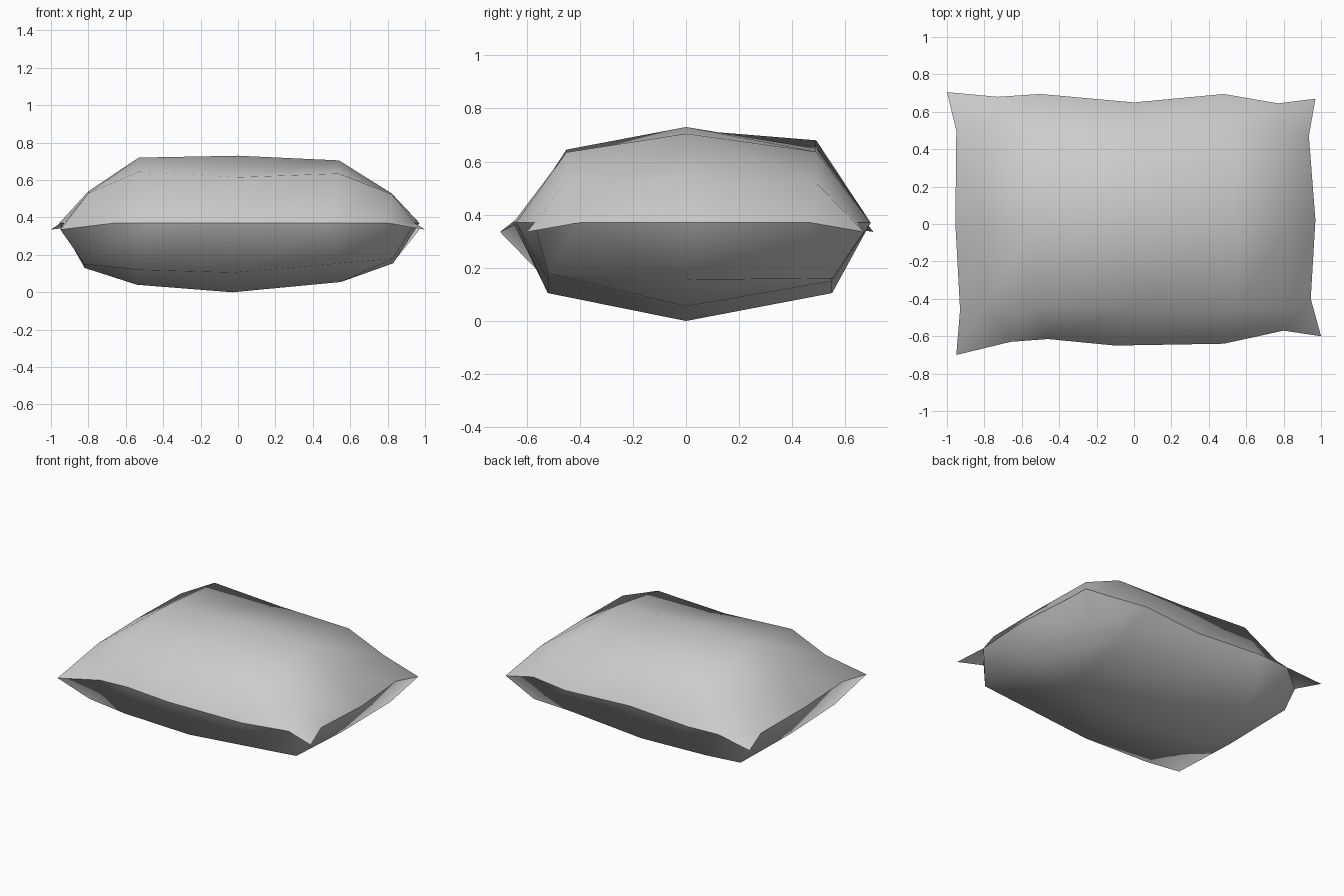
import bpy, bmesh, math

cube = bpy.data.objects.get("Cube")
if cube:
    bpy.data.objects.remove(cube, do_unlink=True)

fabric = bpy.data.materials.new("grey fabric")
fabric.use_nodes = True
GREY = (0.6, 0.6, 0.6, 1)
fabric.diffuse_color = GREY
fabric.node_tree.nodes["Principled BSDF"].inputs["Base Color"].default_value = GREY

COLS, ROWS = 7, 5
# Seam outline (x, y): front and back edges left to right, side edges front to back
FRONT = [(-.95, -.70), (-.66, -.63), (-.46, -.615), (-.10, -.65), (.48, -.64), (.80, -.57), (1.0, -.60)]
BACK = [(-1.0, .705), (-.73, .68), (-.50, .695), (0, .65), (.48, .695), (.77, .645), (.97, .67)]
SIDE_A = [(-.93, -.46), (-.955, 0), (-.95, .50)]
SIDE_B = [(.945, -.40), (.97, .02), (.935, .47)]
SEAM_Z, CORNER_Z = .37, .335

# Inner puffed points of each face: column x, row y, heights per row
TOP = dict(x=[-.80, -.53, 0, .54, .82], y=[-.45, 0, .49],
           z=[[.53, .645, .615, .635, .525],
              [.54, .72, .73, .705, .53],
              [.53, .68, .65, .637, .52]])
BOTTOM = dict(x=[-.82, -.54, -.03, .55, .83], y=[-.52, 0, .55],
              z=[[.15, .12, .105, .155, .18],
                 [.13, .04, .0, .055, .155],
                 [.14, .12, .105, .15, .16]])

bm = bmesh.new()


def seam_xy(i, j):
    if j == 0:
        return FRONT[i]
    if j == ROWS - 1:
        return BACK[i]
    return (SIDE_A if i == 0 else SIDE_B)[j - 1]


# Shared seam loop
seam = {}
for j in range(ROWS):
    for i in range(COLS):
        on_x, on_y = i in (0, COLS - 1), j in (0, ROWS - 1)
        if on_x or on_y:
            z = CORNER_Z if on_x and on_y else SEAM_Z
            seam[i, j] = bm.verts.new((*seam_xy(i, j), z))


def add_shell(shell, flip):
    """Puffed grid that hangs on the seam loop."""
    grid = dict(seam)
    for j in range(1, ROWS - 1):
        for i in range(1, COLS - 1):
            grid[i, j] = bm.verts.new((shell["x"][i - 1], shell["y"][j - 1], shell["z"][j - 1][i - 1]))
    for j in range(ROWS - 1):
        for i in range(COLS - 1):
            quad = [grid[i, j], grid[i + 1, j], grid[i + 1, j + 1], grid[i, j + 1]]
            bm.faces.new(quad[::-1] if flip else quad).smooth = True


add_shell(TOP, False)
add_shell(BOTTOM, True)

# Crisp seam between the two soft shells
rim = set(seam.values())
for e in bm.edges:
    if e.verts[0] in rim and e.verts[1] in rim:
        e.smooth = False

mesh = bpy.data.meshes.new("pillow")
bm.to_mesh(mesh)
bm.free()
mesh.materials.append(fabric)
pillow = bpy.data.objects.new("pillow", mesh)
bpy.context.collection.objects.link(pillow)
